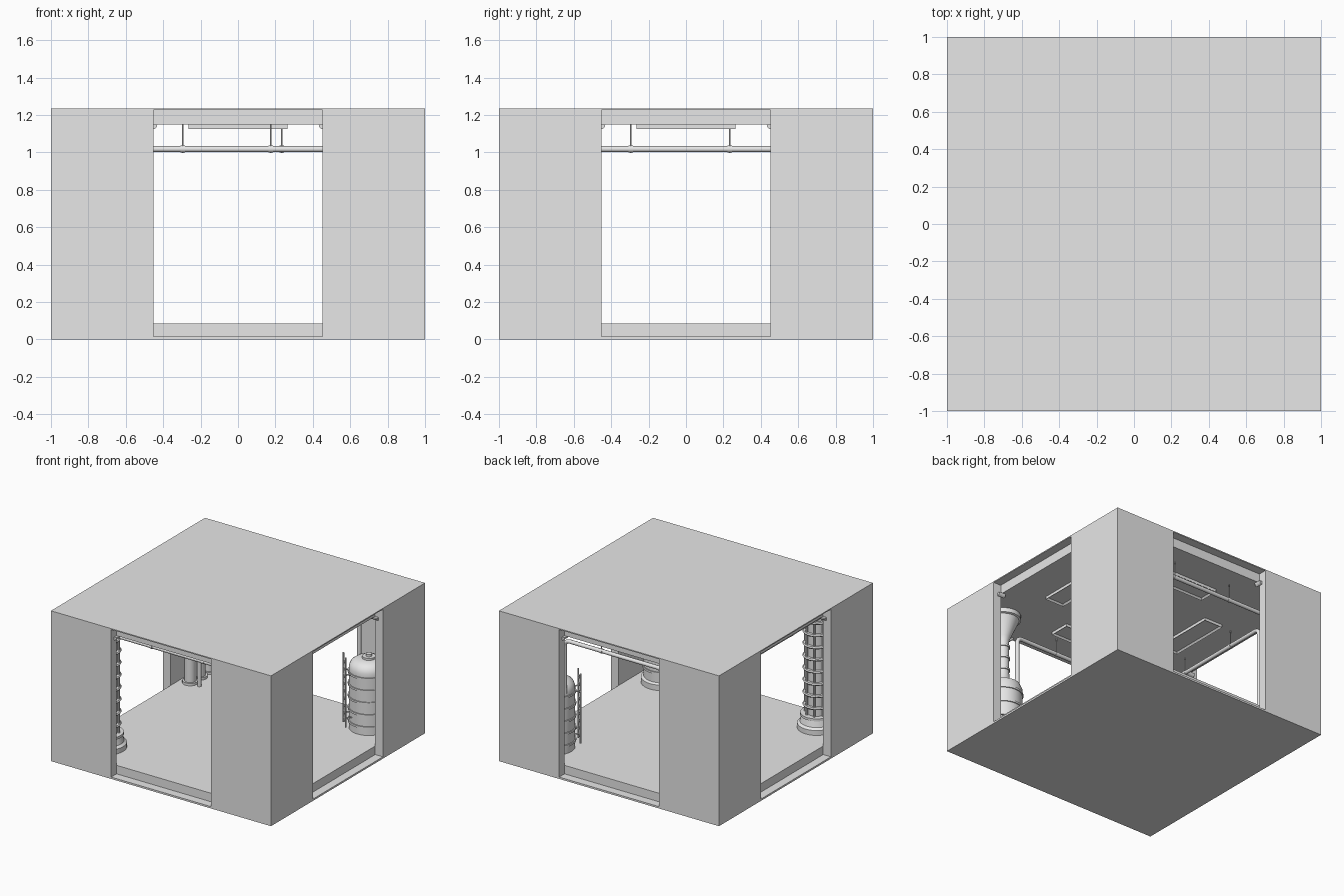
import bpy, bmesh, math
from mathutils import Vector, Matrix

if "Cube" in bpy.data.objects:
    bpy.data.objects.remove(bpy.data.objects["Cube"])

FLOOR, CEIL, TOP, IN = 0.085, 1.15, 1.235, 0.93
grey = bpy.data.materials.new("grey")
grey.diffuse_color = (0.8, 0.8, 0.8, 1)
grey.use_nodes = True
grey.node_tree.nodes["Principled BSDF"].inputs["Base Color"].default_value = grey.diffuse_color


def finish(name, bm, smooth=False):
    bmesh.ops.recalc_face_normals(bm, faces=bm.faces)
    me = bpy.data.meshes.new(name)
    bm.to_mesh(me)
    bm.free()
    me.materials.append(grey)
    ob = bpy.data.objects.new(name, me)
    bpy.context.collection.objects.link(ob)
    if smooth:
        bpy.ops.object.select_all(action='DESELECT')
        ob.select_set(True)
        bpy.context.view_layer.objects.active = ob
        bpy.ops.object.shade_smooth_by_angle(angle=math.radians(35))
    return ob


def box(name, lo, hi):
    bm = bmesh.new()
    c = [(a + b) / 2 for a, b in zip(lo, hi)]
    s = [b - a for a, b in zip(lo, hi)]
    bmesh.ops.create_cube(bm, size=1, matrix=Matrix.Translation(c) @ Matrix.Diagonal((*s, 1)))
    return finish(name, bm)


def lathe(name, x, y, profile, n=32):
    """Revolve (radius, height) points round a vertical axis and cap both ends."""
    bm = bmesh.new()
    rings = [[bm.verts.new((x + r * math.cos(t * math.tau / n), y + r * math.sin(t * math.tau / n), z))
              for t in range(n)] for r, z in profile]
    for a, b in zip(rings, rings[1:]):
        for i in range(n):
            bm.faces.new((a[i], a[(i + 1) % n], b[(i + 1) % n], b[i]))
    bm.faces.new(rings[0])
    bm.faces.new(rings[-1])
    return finish(name, bm, True)


def rod(name, a, b, r, n=12):
    a, b = Vector(a), Vector(b)
    d = b - a
    bm = bmesh.new()
    m = Matrix.Translation((a + b) / 2) @ d.to_track_quat('Z', 'Y').to_matrix().to_4x4()
    bmesh.ops.create_cone(bm, cap_ends=True, segments=n, radius1=r, radius2=r, depth=d.length, matrix=m)
    return finish(name, bm, True)


def bent_pipe(name, pts, r=0.016, bend=0.05):
    """Round pipe along a path whose inner corners are rounded."""
    pts = [Vector(p) for p in pts]
    path = [pts[0]]
    for p, q, s in zip(pts, pts[1:], pts[2:]):
        a, b = q + (p - q).normalized() * bend, q + (s - q).normalized() * bend
        for i in range(7):
            t = i / 6
            path.append(a * (1 - t) ** 2 + q * 2 * t * (1 - t) + b * t * t)
    path.append(pts[-1])
    cu = bpy.data.curves.new(name, 'CURVE')
    cu.dimensions, cu.bevel_depth, cu.bevel_resolution, cu.use_fill_caps = '3D', r, 3, True
    sp = cu.splines.new('POLY')
    sp.points.add(len(path) - 1)
    for pt, co in zip(sp.points, path):
        pt.co = (*co, 1)
    cu.materials.append(grey)
    bpy.context.collection.objects.link(bpy.data.objects.new(name, cu))


def band(x, y, r, z, h=0.016, out=0.008):
    """Points of a raised band on a vertical profile."""
    return [(r, z - h / 2), (r + out, z - h / 2), (r + out, z + h / 2), (r, z + h / 2)]


# room shell: solid block, hollowed, with one opening per side
shell = box("room_shell", (-1, -1, 0), (1, 1, TOP))
cutters = [box("hollow_cutter", (-IN, -IN, FLOOR), (IN, IN, CEIL))]
for s in (-1, 1):
    lo, hi = sorted((s * IN, s * 1.1))
    cutters.append(box("opening_cutter", (-.453, lo, .015), (.453, hi, 1.226)))
    cutters.append(box("opening_cutter", (lo, -.453, .015), (hi, .453, 1.226)))
bpy.context.view_layer.objects.active = shell
for c in cutters:
    mod = shell.modifiers.new("cut", 'BOOLEAN')
    mod.operation, mod.solver, mod.object = 'DIFFERENCE', 'EXACT', c
    bpy.ops.object.modifier_apply(modifier=mod.name)
    bpy.data.objects.remove(c)

for k in range(4):
    turn = Matrix.Rotation(k * math.pi / 2, 4, 'Z')
    # rounded brackets in the upper corners of each opening
    for s in (-1, 1):
        bm = bmesh.new()
        prof = [(.453, CEIL)] + [(.453 - .022 * math.cos(t), CEIL - .026 * math.sin(t))
                                 for t in (0, .4, .8, 1.2, math.pi / 2)]
        f = bm.faces.new([bm.verts.new((s * u, -IN - .03, z)) for u, z in prof])
        ext = bmesh.ops.extrude_face_region(bm, geom=[f])
        bmesh.ops.translate(bm, vec=(0, .06, 0),
                            verts=[v for v in ext['geom'] if isinstance(v, bmesh.types.BMVert)])
        bm.transform(turn)
        finish("opening_bracket", bm)
    # ceiling lamp panel with recessed face
    bm = bmesh.new()
    bmesh.ops.create_cube(bm, size=1, matrix=turn @ Matrix.Translation((0, -.56, CEIL - .011))
                          @ Matrix.Diagonal((.53, .17, .026, 1)))
    bm.normal_update()
    low = [f for f in bm.faces if f.normal.z < -.5]
    bmesh.ops.inset_region(bm, faces=low, thickness=.018)
    bmesh.ops.translate(bm, verts=low[0].verts, vec=(0, 0, .014))
    finish("lamp_panel", bm)

# banded tank, back right
tx, ty = .7, .7
prof = [(.15, FLOOR), (.15, .11)]
for z in (.15, .25, .35, .45, .55):
    prof += band(tx, ty, .15, z)
prof += [(.15, .59), (.135, .625), (.10, .65), (.05, .655), (.05, .672), (.022, .672), (.022, .69), (.012, .69)]
lathe("tank", tx, ty, prof)
# tank ladder facing the room centre
mid, side = Vector((tx - .13, ty - .13, 0)), Vector((.7071, -.7071, 0)) * .05
for s in (-1, 1):
    p = mid + side * s
    rod("ladder_rail", (p.x, p.y, .12), (p.x, p.y, .69), .007, 8)
    for z in (.2, .55):
        rod("ladder_mount", (p.x, p.y, z), (p.x + .04, p.y + .04, z), .006, 8)
for i in range(9):
    z = .16 + i * .06
    rod("ladder_rung", mid - side + Vector((0, 0, z)), mid + side + Vector((0, 0, z)), .005, 8)

# caged column, front left
cx = cy = -.7
lathe("column_base", cx, cy, [(.148, FLOOR), (.148, .125), (.128, .14), (.115, .19), (.125, .19), (.125, .21), (.08, .21)])
lathe("column_core", cx, cy, [(.08, .19), (.08, CEIL)])
for i in range(9):
    z = .28 + i * .1
    lathe("cage_ring", cx, cy, [(.08, z - .009), (.102, z - .009), (.108, z), (.102, z + .009), (.08, z + .009)])
for i in range(8):
    a = (i + .5) * math.pi / 4
    u, v = cx + .09 * math.cos(a), cy + .09 * math.sin(a)
    rod("cage_bar", (u, v, .2), (u, v, CEIL), .009, 8)

# drum with funnel chimney, front right
fx, fy = .7, -.7
prof = [(.165, FLOOR), (.165, .13), (.145, .14)]
for z in (.22, .34, .46):
    prof += band(fx, fy, .145, z)
prof += [(.145, .51), (.13, .545), (.075, .56), (.05, .60)]
for z in (.68, .78, .88):
    prof += band(fx, fy, .045, z)
prof += [(.045, .93), (.055, .96), (.12, 1.11), (.135, 1.115), (.135, CEIL)]
lathe("funnel_drum", fx, fy, prof)

# row of standing ducts, back left
for y in (.58, .70, .82):
    lathe("standing_duct", -.84, y, [(.06, FLOOR), (.06, .105), (.045, .105), (.045, 1.125), (.055, 1.125), (.055, CEIL)], 24)

# overhead pipes with ceiling hangers and couplings
pz = 1.018
bent_pipe("back_pipe", [(.57, .76, .58), (.57, .76, pz), (-.84, .76, pz)])
bent_pipe("front_pipe", [(.56, -.7, .5), (.56, -.7, pz), (-.66, -.7, pz)])
bent_pipe("left_pipe", [(-.75, .57, FLOOR), (-.75, .57, pz), (-.75, -.66, pz)])
hangers = [(-.295, .76, 'x'), (.235, .76, 'x'), (-.295, -.7, 'x'), (.175, -.7, 'x'),
           (-.75, -.295, 'y'), (-.75, .235, 'y')]
for x, y, axis in hangers:
    rod("hanger_rod", (x, y, pz - .02), (x, y, CEIL), .004, 8)
    d = Vector((.012, 0, 0)) if axis == 'x' else Vector((0, .012, 0))
    c = Vector((x, y, pz))
    rod("pipe_clamp", c - d, c + d, .0185, 16)
